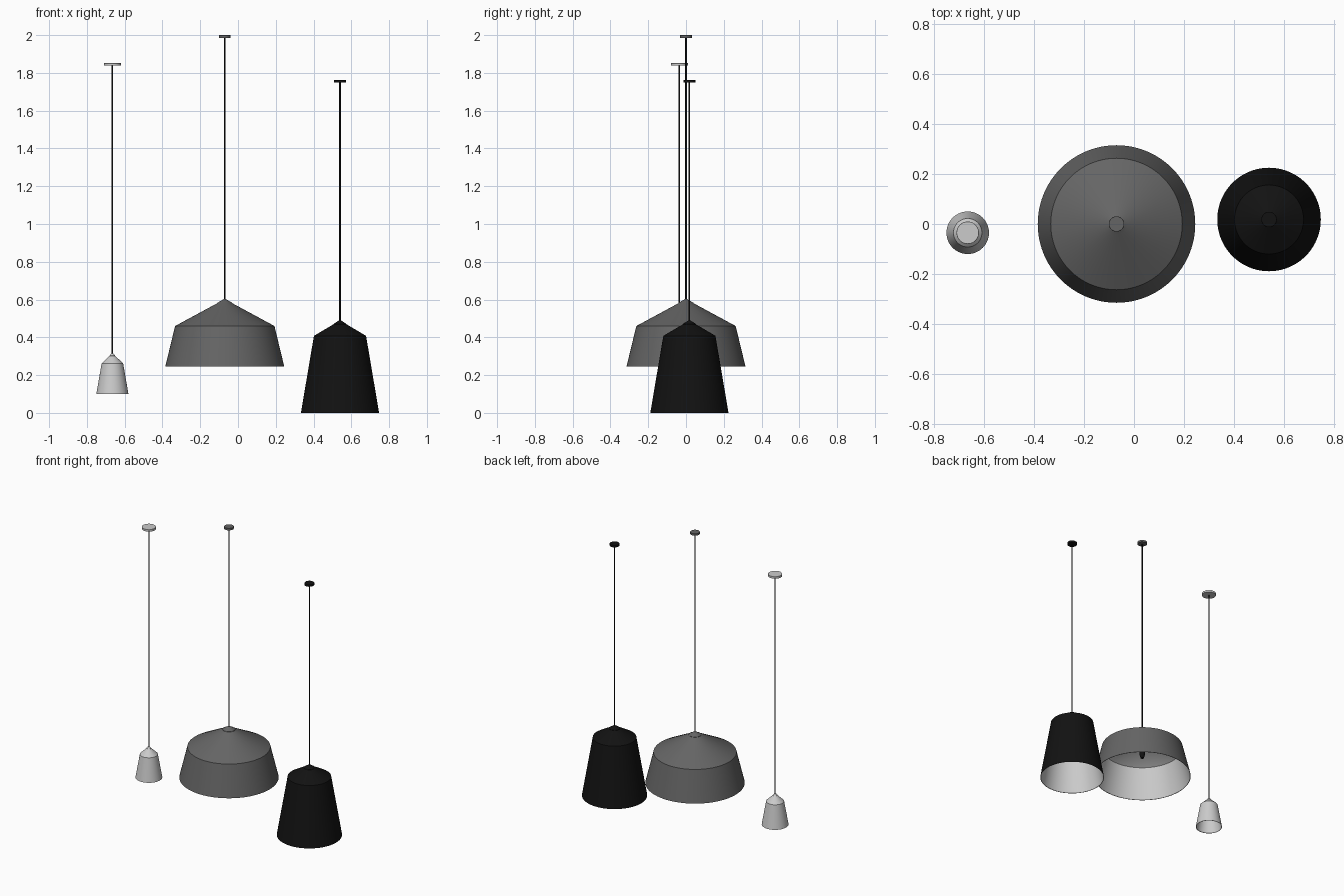
import bpy, bmesh, math

if "Cube" in bpy.data.objects:
    bpy.data.objects.remove(bpy.data.objects["Cube"])

SEGMENTS = 96
WALL = 0.003


def material(name, v):
    m = bpy.data.materials.new(name)
    m.diffuse_color = (v, v, v, 1)
    m.use_nodes = True
    m.node_tree.nodes["Principled BSDF"].inputs["Base Color"].default_value = m.diffuse_color
    return m


pale = material("pale_grey", 0.62)
grey = material("mid_grey", 0.13)
black = material("black", 0.006)
white = material("white_lining", 0.75)


def lathe(name, profile, origin, mat, segments=SEGMENTS):
    """Revolve (radius, z) points; upward-running profiles face outward."""
    bm = bmesh.new()
    rings = []
    for r, z in profile:
        if r == 0:
            rings.append([bm.verts.new((0, 0, z))] * segments)
        else:
            rings.append([bm.verts.new((r * math.cos(2 * math.pi * i / segments),
                                        r * math.sin(2 * math.pi * i / segments), z))
                          for i in range(segments)])
    for low, high in zip(rings, rings[1:]):
        for i in range(segments):
            j = (i + 1) % segments
            loop = list(dict.fromkeys((low[i], low[j], high[j], high[i])))
            bm.faces.new(loop)
    mesh = bpy.data.meshes.new(name)
    bm.to_mesh(mesh)
    bm.free()
    mesh.materials.append(mat)
    ob = bpy.data.objects.new(name, mesh)
    ob.location = (origin[0], origin[1], 0)
    bpy.context.collection.objects.link(ob)
    bpy.ops.object.select_all(action='DESELECT')
    ob.select_set(True)
    bpy.context.view_layer.objects.active = ob
    bpy.ops.object.shade_smooth_by_angle(angle=math.radians(20))
    return ob


def pendant(name, origin, rim, shoulder, apex, canopy, socket, mat):
    (r0, z0), (r1, z1) = rim, shoulder
    cr, ctop = canopy
    sr, sbottom = socket
    cord = 0.004

    # Outer shade: flared wall and conical roof
    lathe(name + "_shade", [(r0, z0), (r1, z1), (cord, apex)], origin, mat)

    # White lining and the thin rim joining it to the shade
    lathe(name + "_lining", [(0, apex - 2 * WALL), (r1 - WALL, z1 - WALL),
                             (r0 - WALL, z0), (r0, z0)], origin, white)

    # Small cap where the cord enters, following the roof slope
    cap = min(0.04, r1 * 0.25)
    slope = (apex - z1) / (r1 - cord)
    edge = apex - slope * (cap - cord)
    lathe(name + "_cord_cap", [(cap, edge), (cap, edge + 0.002),
                               (cord + 0.002, apex + 0.002), (0, apex + 0.003)],
          origin, mat)

    # Cord
    lathe(name + "_cord", [(0, apex - 0.01), (cord, apex - 0.01),
                           (cord, ctop - 0.005), (0, ctop - 0.005)], origin, black, 12)

    # Ceiling canopy
    lathe(name + "_canopy", [(0, ctop - 0.014), (cr, ctop - 0.014),
                             (cr, ctop - 0.001), (cr - 0.001, ctop), (0, ctop)],
          origin, mat, 48)

    # Lamp socket hanging inside
    lathe(name + "_socket", [(0, sbottom), (sr * 0.6, sbottom), (sr, sbottom + sr * 1.5),
                             (sr, apex - 0.03), (0, apex - 0.015)], origin, black, 32)


pendant("small_pendant", (-0.665, -0.035), (0.085, 0.10), (0.057, 0.262), 0.312,
        (0.045, 1.852), (0.012, 0.20), pale)
pendant("wide_pendant", (-0.07, 0.0), (0.315, 0.245), (0.263, 0.46), 0.60,
        (0.031, 2.0), (0.018, 0.38), grey)
pendant("tall_pendant", (0.54, 0.018), (0.207, 0.0), (0.138, 0.408), 0.487,
        (0.031, 1.762), (0.018, 0.28), black)
